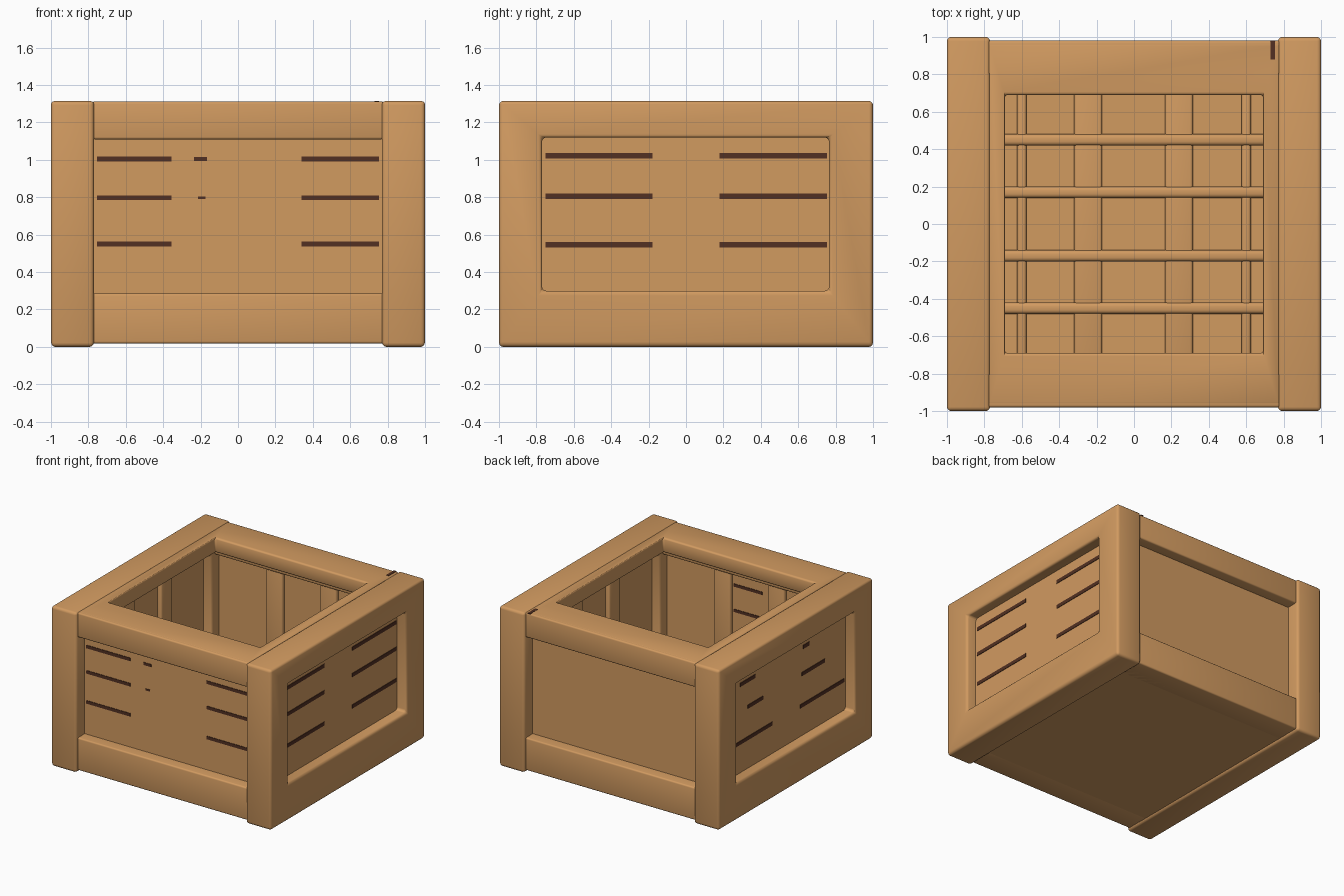
import bpy, math

if "Cube" in bpy.data.objects:
    bpy.data.objects.remove(bpy.data.objects["Cube"])


def material(name, rgb):
    m = bpy.data.materials.new(name)
    m.diffuse_color = (*rgb, 1)
    m.use_nodes = True
    m.node_tree.nodes["Principled BSDF"].inputs["Base Color"].default_value = m.diffuse_color
    return m


wood = material("warm_wood", (0.64, 0.325, 0.118))
dark = material("dark_gap", (0.085, 0.03, 0.016))


def finish(o, name, mat, bevel):
    """Name, colour and round the edges of an object."""
    o.name = name
    o.data.materials.append(mat)
    if bevel:
        bpy.ops.object.select_all(action='DESELECT')
        bpy.context.view_layer.objects.active = o
        o.select_set(True)
        b = o.modifiers.new("rounding", 'BEVEL')
        b.width, b.segments = bevel, 3
        b.limit_method = 'ANGLE'
        bpy.ops.object.modifier_apply(modifier="rounding")
        bpy.ops.object.shade_smooth_by_angle(angle=math.radians(40))
    return o


def box(name, x, y, z, bevel=0.0, mat=wood):
    """Box from (min, max) ranges."""
    bpy.ops.mesh.primitive_cube_add(size=1)
    o = bpy.context.object
    for v in o.data.vertices:
        v.co = [r[0] if c < 0 else r[1] for c, r in zip(v.co, (x, y, z))]
    return finish(o, name, mat, bevel)


def frame(name, outer, inner, depth, place, bevel):
    """Rectangular ring; place(u, v, d) maps ring coordinates to space."""
    verts, faces = [], []
    for d in depth:
        for (u0, u1, v0, v1) in (outer, inner):
            verts += [place(u, v, d) for u, v in ((u0, v0), (u1, v0), (u1, v1), (u0, v1))]
    for i in range(4):
        j = (i + 1) % 4
        faces += [(i, 4 + i, 4 + j, j), (8 + i, 8 + j, 12 + j, 12 + i),
                  (i, j, 8 + j, 8 + i), (4 + i, 12 + i, 12 + j, 4 + j)]
    me = bpy.data.meshes.new(name)
    me.from_pydata(verts, [], faces)
    o = bpy.data.objects.new(name, me)
    bpy.context.collection.objects.link(o)
    bpy.ops.object.select_all(action='DESELECT')
    bpy.context.view_layer.objects.active = o
    o.select_set(True)
    bpy.ops.object.mode_set(mode='EDIT')
    bpy.ops.mesh.select_all(action='SELECT')
    bpy.ops.mesh.normals_make_consistent(inside=False)
    bpy.ops.object.mode_set(mode='OBJECT')
    return finish(o, name, wood, bevel)


def span(s, a, b):
    return tuple(sorted((s * a, s * b)))


H = 1.315

# Top rim around the opening
frame("top_rim", (-0.775, 0.775, -0.97, 0.97), (-0.69, 0.69, -0.69, 0.69),
      (1.19, H - 0.003), lambda u, v, d: (u, v, d), 0.014)

# Dark gaps per side: height -> ranges along y
full = ((-0.75, -0.18), (0.18, 0.755))
gaps = {1: {0.547: full, 0.805: full, 1.022: full},
        -1: {0.547: full, 0.805: ((-0.5, -0.2), (0.3, 0.5)), 1.022: ((-0.3, -0.22), (0.4, 0.6))}}

for s in (-1, 1):
    side = "right" if s > 0 else "left"
    end = "back" if s > 0 else "front"
    # Side frames: two posts and two rails in one piece
    frame(f"{side}_frame", (-1, 1, 0, H), (-0.77, 0.765, 0.30, 1.12),
          (0.77, 1.0), lambda u, v, d: (s * d, u, v), 0.022)
    # Front and back rails
    box(f"{end}_top_rail", (-0.78, 0.78), span(s, 0.80, 0.98), (1.11, H - 0.004), 0.012)
    box(f"{end}_bottom_rail", (-0.78, 0.78), span(s, 0.775, 0.98), (0.018, 0.285), 0.012)
    # Thin recessed wall panels
    box(f"{side}_panel", span(s, 0.85, 0.91), (-0.85, 0.85), (0.04, 1.25))
    box(f"{end}_panel", (-0.85, 0.85), span(s, 0.85, 0.89), (0.04, 1.25))
    # Dark plank gaps on the side panels
    for z, ranges in gaps[s].items():
        for r in ranges:
            box(f"{side}_gap", span(s, 0.908, 0.914), r, (z - 0.015, z + 0.015), mat=dark)
    # Inner wall slats
    for c in (-0.245, 0.245):
        box("inner_end_slat", (c - 0.075, c + 0.075), span(s, 0.815, 0.86), (0.06, 1.2), 0.015)
        box("inner_side_slat", span(s, 0.815, 0.86), (c - 0.075, c + 0.075), (0.06, 1.2), 0.015)

# Dark plank gaps on the front panel
for z in (0.55, 0.797, 1.005):
    for a, b in ((-0.755, -0.355), (0.34, 0.755)):
        box("front_gap", (a, b), (-0.894, -0.888), (z - 0.013, z + 0.013), mat=dark)
box("front_gap_upper_chip", (-0.235, -0.165), (-0.894, -0.888), (0.994, 1.016), mat=dark)
box("front_gap_middle_chip", (-0.215, -0.175), (-0.894, -0.888), (0.79, 0.804), mat=dark)
# Gaps showing on the inside of the front panel
for z in (0.797, 1.005):
    box("front_inner_gap", (-0.1, 0.16), (-0.852, -0.846), (z - 0.012, z + 0.012), mat=dark)
# Dark chip on the rim
box("rim_chip", (0.73, 0.755), (0.88, 0.98), (H - 0.006, H - 0.001), mat=dark)

# Floor with crossing battens
box("floor", (-0.86, 0.86), (-0.86, 0.86), (0.018, 0.15))
for c in (-0.45, -0.17, 0.17, 0.45):
    box("cross_batten", (-0.85, 0.85), (c - 0.03, c + 0.03), (0.14, 0.20), 0.02)
for c in (-0.60, -0.245, 0.24, 0.60):
    w = 0.075 if abs(c) < 0.5 else 0.025
    box("long_batten", (c - w, c + w), (-0.85, 0.85), (0.14, 0.185), 0.015)
